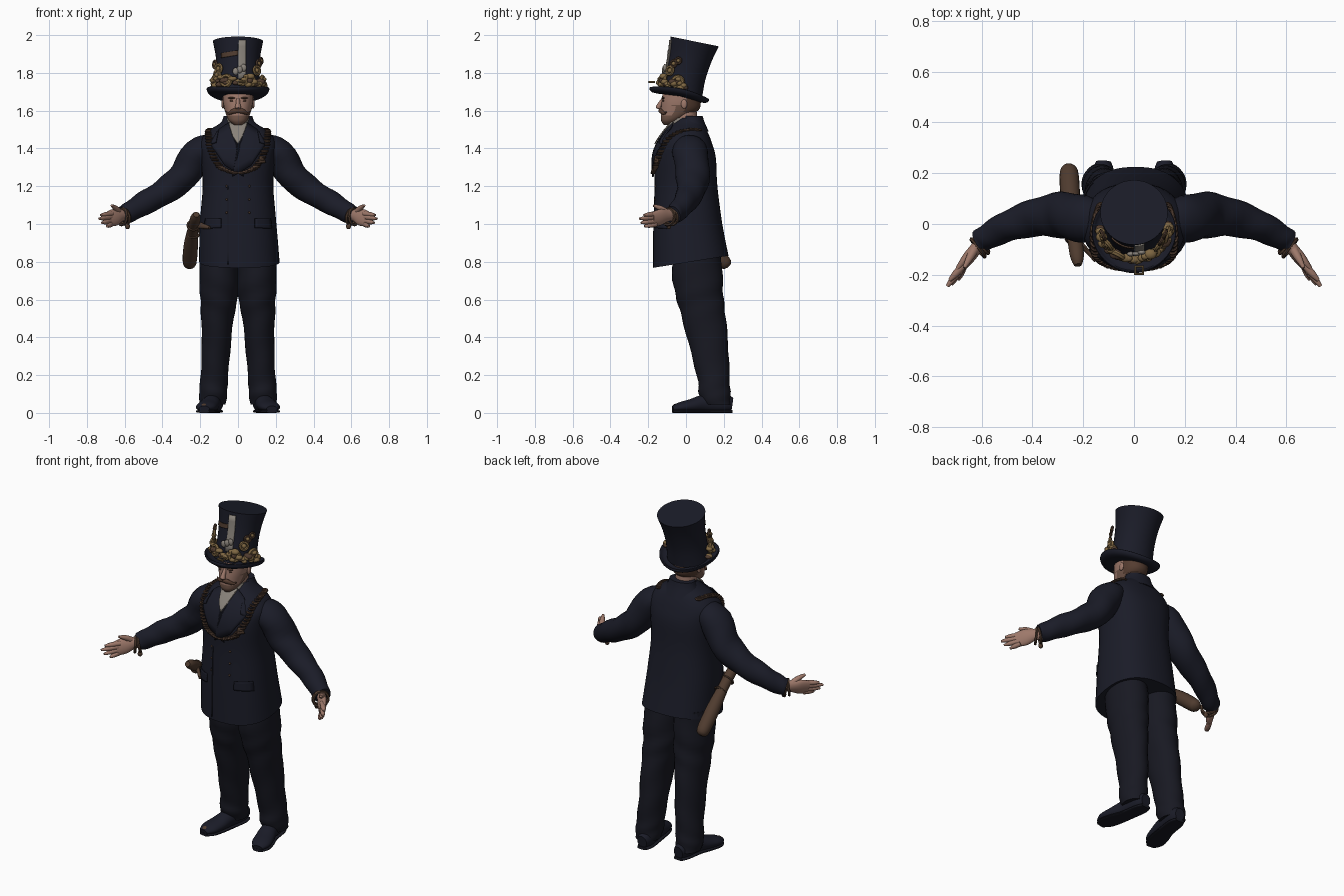
import bpy, bmesh, math, random
from mathutils import Vector, Matrix
from mathutils.bvhtree import BVHTree

random.seed(4)
if "Cube" in bpy.data.objects:
    bpy.data.objects.remove(bpy.data.objects["Cube"])


def material(name, *rgb):
    m = bpy.data.materials.new(name)
    m.use_nodes = True
    m.diffuse_color = (*rgb, 1)
    m.node_tree.nodes["Principled BSDF"].inputs["Base Color"].default_value = (*rgb, 1)
    return m


NAVY = material("navy wool", .0105, .0115, .021)
BLACK = material("dark trouser cloth", .009, .0095, .016)
SKIN = material("skin", .34, .19, .145)
STUBBLE = material("stubbled skin", .17, .095, .068)
HAIR = material("brown hair", .09, .046, .03)
GOLD = material("old brass", .21, .135, .055)
LEATHER = material("brown leather", .078, .044, .028)
CHAIN = material("dark bronze", .042, .024, .017)
CREAM = material("grey cream cloth", .25, .225, .195)


def finish(name, bm, mats, angle=40):
    """Turn a bmesh into a smooth-shaded object."""
    bmesh.ops.recalc_face_normals(bm, faces=bm.faces)
    me = bpy.data.meshes.new(name)
    bm.to_mesh(me)
    bm.free()
    ob = bpy.data.objects.new(name, me)
    bpy.context.collection.objects.link(ob)
    for m in mats:
        me.materials.append(m)
    bpy.ops.object.select_all(action='DESELECT')
    ob.select_set(True)
    bpy.context.view_layer.objects.active = ob
    bpy.ops.object.shade_smooth_by_angle(angle=math.radians(angle))
    return ob


def spline(rows, n):
    """Smooth curve through rows of any length."""
    rows = [Vector(r) for r in rows]
    out = []
    for i in range(len(rows) - 1):
        a, b = rows[max(i - 1, 0)], rows[i]
        c, d = rows[i + 1], rows[min(i + 2, len(rows) - 1)]
        for k in range(n):
            t = k / n
            out.append((b * 2 + (c - a) * t + (a * 2 - b * 5 + c * 4 - d) * t ** 2
                        + (b * 3 - a - c * 3 + d) * t ** 3) * .5)
    return out + [rows[-1]]


def loft(rows, ref='Y', flat=False, seg=28, power=2, fold=0, side=1, n=4):
    """Skin oval rings (x, y, z, half width, half depth)."""
    bm = bmesh.new()
    rows = spline(rows, n)
    pts = [Vector(r[:3]) for r in rows]
    ref = Vector((0, 1, 0)) if ref == 'Y' else Vector((0, 0, 1))
    rings = []
    for i, (p, r) in enumerate(zip(pts, rows)):
        t = pts[min(i + 1, len(pts) - 1)] - pts[max(i - 1, 0)]
        t = Vector((0, 0, 1)) if flat else t.normalized()
        u = ref.cross(t).normalized()
        v = t.cross(u)
        ring = []
        for k in range(seg):
            a = math.tau * k / seg
            c, s = math.cos(a), math.sin(a)
            w = 1 + fold * math.sin(2 * a + i * 1.3)
            q = p + u * math.copysign(abs(c) ** (2 / power), c) * r[3] * w \
                  + v * math.copysign(abs(s) ** (2 / power), s) * r[4] * w
            ring.append(bm.verts.new((q.x * side, q.y, q.z)))
        rings.append(ring)
    for a, b in zip(rings, rings[1:]):
        for k in range(seg):
            bm.faces.new((a[k], a[(k + 1) % seg], b[(k + 1) % seg], b[k]))
    bm.faces.new(rings[0])
    bm.faces.new(rings[-1])
    return bm


def stack(rows, **kw):
    """Loft from horizontal rings (z, y, half width, half depth)."""
    return loft([(0, y, z, a, b) for z, y, a, b in rows], flat=True, **kw)


def patch(name, outline, tree, mat, lift=.006):
    """Thin plate laid on a surface seen from the front; outline is x, z."""
    bm = bmesh.new()
    bm.faces.new([bm.verts.new((x, 0, z)) for x, z in outline])
    bmesh.ops.triangulate(bm, faces=bm.faces)
    bmesh.ops.subdivide_edges(bm, edges=bm.edges, cuts=5, use_grid_fill=True)
    for v in bm.verts:
        hit = tree.ray_cast(Vector((v.co.x, -1, v.co.z)), Vector((0, 1, 0)))[0]
        hit = hit or tree.find_nearest(Vector((v.co.x, -.15, v.co.z)))[0]
        v.co.y = hit.y - lift
    ob = finish(name, bm, [mat])
    ob.modifiers.new("thickness", 'SOLIDIFY').thickness = .006
    return ob


def ball(name, pos, size, mat):
    bm = bmesh.new()
    bmesh.ops.create_uvsphere(bm, u_segments=14, v_segments=9, radius=1)
    bm.transform(Matrix.Translation(pos) @ Matrix.Diagonal((*size, 1)))
    return finish(name, bm, [mat])


def ring(name, pos, normal, major, minor, mat, seg=16, roll=0):
    q = Vector(normal).to_track_quat('Z', 'Y') @ Matrix.Rotation(roll, 3, 'Z').to_quaternion()
    bpy.ops.mesh.primitive_torus_add(major_segments=seg, minor_segments=6, major_radius=major,
                                     minor_radius=minor, location=pos, rotation=q.to_euler())
    ob = bpy.context.object
    ob.name = name
    ob.data.materials.append(mat)
    bpy.ops.object.shade_smooth_by_angle()
    return ob


# Coat body with a hem that rises towards the back
bm = stack([(.8, .025, .213, .2), (1, .01, .203, .182), (1.2, 0, .187, .166), (1.35, -.005, .198, .163),
            (1.43, -.003, .203, .14), (1.49, .005, .16, .108), (1.53, .01, .1, .08),
            (1.56, .02, .07, .06)], power=2.4, seg=40)
for v in bm.verts:
    if v.co.z < 1:
        v.co.z += .16 * (v.co.y - .025) * (1 - v.co.z) / .2
        v.co.x += .007 * (1 - v.co.z) / .2
coat_tree = BVHTree.FromBMesh(bm)
finish("coat_body", bm, [NAVY])

# Collar, lapels, pockets, buttons and closing edge
finish("coat_collar", stack([(1.49, .027, .12, .093), (1.54, .032, .087, .066),
                             (1.572, .034, .076, .054)]), [NAVY])
patch("neck_scarf", [(-.05, 1.54), (.05, 1.54), (.025, 1.47), (0, 1.425), (-.03, 1.47)], coat_tree, CREAM, .022)
for s, label in ((1, "left"), (-1, "right")):
    patch(label + "_lapel", [(s * x, z) for x, z in
          ((.045, 1.54), (.1, 1.505), (.115, 1.43), (.145, 1.42), (.07, 1.31), (-.03, 1.25), (.005, 1.43))],
          coat_tree, NAVY, .014 if s > 0 else .010)
    patch(label + "_pocket_flap", [(s * x, z) for x, z in
          ((.09, 1.03), (.175, 1.03), (.18, .975), (.09, .98))], coat_tree, NAVY, .009)
    for z in (1.2, 1.13, 1.06):
        hit = coat_tree.ray_cast(Vector((s * .06, -1, z)), Vector((0, 1, 0)))[0]
        ball("coat_button", hit, (.006, .006, .006), LEATHER)
patch("closing_edge", [(-.055, 1.2), (-.05, 1.2), (-.05, .785), (-.055, .785)], coat_tree, BLACK, .004)
patch("breast_badge", [(.115, 1.36), (.135, 1.36), (.148, 1.325), (.11, 1.32)], coat_tree, LEATHER, .02)

# Sleeves, hands, legs and shoes
for s, label in ((1, "left"), (-1, "right")):
    finish(label + "_sleeve", loft([
        (.14, .01, 1.405, .065, .085), (.212, .022, 1.375, .083, .092), (.288, .036, 1.255, .08, .09),
        (.392, .024, 1.17, .069, .074), (.5, -.01, 1.108, .062, .06), (.58, -.052, 1.06, .053, .05),
        (.612, -.07, 1.047, .048, .045)], fold=.035, side=s), [NAVY])
    finish(label + "_palm", loft([
        (.59, -.06, 1.05, .03, .025), (.625, -.1, 1.045, .034, .024), (.655, -.138, 1.035, .045, .022),
        (.685, -.178, 1.025, .04, .015)], side=s), [SKIN])
    tips = ((.726, -.222, 1.047), (.735, -.245, 1.028), (.72, -.238, 1.006), (.693, -.22, .988))
    for i, (x, y, z) in enumerate(tips):
        base = Vector((.668, -.158, 1.054 - .018 * i))
        tip = Vector((x, y, z))
        finish(label + "_finger", loft([(*base, .014, .015), (*base.lerp(tip, .6), .013, .014),
                                        (*tip, .006, .007)], seg=10, side=s), [SKIN])
    finish(label + "_thumb", loft([(.628, -.1, 1.06, .018, .018), (.648, -.135, 1.083, .015, .015),
                                   (.668, -.172, 1.098, .007, .007)], seg=10, side=s), [SKIN])
    for d in (0, .014):
        ring(label + "_bracelet", (s * (.6 + d), -.08 - d, 1.038), (s * .8, -.6, -.2 + d * 20), .043, .008, LEATHER)
    ball(label + "_bracelet_charm", (s * .585, -.09, .988), (.014, .012, .016), LEATHER)
    finish(label + "_trouser_leg", loft([
        (.1, .055, .86, .1, .13), (.1, .062, .7, .105, .132), (.101, .075, .6, .098, .124),
        (.109, .095, .5, .086, .116), (.117, .126, .32, .075, .1), (.127, .147, .17, .073, .084),
        (.132, .152, .1, .074, .084), (.133, .165, .045, .068, .073)], flat=True, fold=.025, side=s), [BLACK])
    shoe = [(.12, .245, .045, .03, .035), (.123, .2, .05, .045, .05), (.138, .1, .05, .047, .048),
            (.156, .03, .038, .054, .036), (.172, -.03, .03, .052, .027), (.179, -.07, .022, .028, .015)]
    finish(label + "_shoe", loft(shoe, ref='Z', side=s), [NAVY])
    finish(label + "_sole", loft([(x, y, .008, a, .008) for x, y, z, a, b in shoe],
                                 ref='Z', power=3, side=s), [BLACK])
ball("right_toe_scuff", (-.178, -.045, .034), (.022, .026, .016), LEATHER)

# Head: stubble on the jaw, hair behind
head = finish("head", stack([(1.525, -.09, .022, .028), (1.55, -.08, .05, .052), (1.6, -.035, .07, .098),
                             (1.65, -.025, .08, .104), (1.72, -.02, .082, .1)], n=8, power=2.2),
              [SKIN, STUBBLE, HAIR])
for f in head.data.polygons:
    c = f.center
    f.material_index = 2 if c.y > -.005 and c.z > 1.58 else int(c.z < 1.575 or (c.y > -.065 and c.z < 1.63))
finish("neck", loft([(0, .005, 1.47, .062, .06), (0, -.005, 1.62, .058, .06)]), [SKIN])
finish("scarf_wrap", stack([(1.5, -.02, .066, .075), (1.53, -.02, .062, .07), (1.56, -.015, .058, .062)]), [CREAM])
finish("nose", loft([(0, -.12, 1.665, .009, .01), (0, -.138, 1.635, .012, .014), (0, -.146, 1.617, .016, .014),
                     (0, -.134, 1.607, .01, .008)], flat=True, seg=12), [SKIN])
for s, label in ((1, "left"), (-1, "right")):
    finish(label + "_moustache", loft([(0, -.136, 1.6, .012, .01), (.025, -.132, 1.597, .013, .011),
           (.048, -.116, 1.586, .008, .008), (.064, -.104, 1.593, .003, .003)], seg=10, side=s), [HAIR])
    ball(label + "_ear", (s * .08, -.01, 1.635), (.008, .016, .025), SKIN)
    ball(label + "_eye", (s * .033, -.12, 1.652), (.012, .005, .005), HAIR)
    ball(label + "_brow", (s * .034, -.122, 1.667), (.02, .008, .005), HAIR)

# Top hat, tilted backwards
H = Matrix.Translation((0, -.035, 1.69)) @ Matrix.Rotation(math.radians(-11.5), 4, 'X')
bm = stack([(0, .01, .12, .112), (.1, .012, .113, .108), (.2, .018, .117, .115), (.287, .024, .133, .13)], seg=40)
bm.transform(H)
hat_tree = BVHTree.FromBMesh(bm)
finish("hat_crown", bm, [NAVY])
bm = stack([(-.008, 0, .11, .1), (-.008, 0, .15, .142), (.004, 0, .164, .159), (.016, 0, .166, .16),
            (.018, 0, .16, .152), (.006, 0, .147, .138), (.004, 0, .11, .1)], seg=40, n=2)
for v in bm.verts:
    v.co.z += .9 * v.co.x ** 2 - .014
bm.transform(H)
finish("hat_brim", bm, [NAVY])
patch("hat_ribbon", [(0, 1.77), (.042, 1.77), (.042, 1.975), (.002, 1.975)], hat_tree, CREAM, .006)
patch("hat_strap", [(-.09, 1.905), (0, 1.92), (0, 1.895), (-.09, 1.88)], hat_tree, LEATHER, .008)


def on_hat(deg, z, out):
    a = math.radians(deg)
    return H @ Vector(((.116 + out) * math.sin(a), .012 - (.11 + out) * math.cos(a), z))


# Brass trinkets, goggles and rosettes round the hat front
for i in range(40):
    deg = -90 + i * 185 / 39
    r = random.uniform(.012, .022)
    ball("hat_trinket", on_hat(deg, random.uniform(.025, .075), .018), (r * 1.2, r, r * .8),
         random.choice((GOLD, GOLD, GOLD, LEATHER)))
for deg, z, r in ((-28, .05, .028), (28, .05, .028), (-70, .06, .026), (75, .06, .028), (-55, .09, .024),
                  (-66, .15, .019), (-50, .12, .023), (55, .15, .018), (66, .17, .016), (48, .11, .022)):
    p = on_hat(deg, z, .018)
    out = p - on_hat(deg, z, 0)
    ring("hat_rosette", p, out, r, r * .38, GOLD if z < .13 else LEATHER, 12)
    ball("rosette_centre", p, (r * .6,) * 3, LEATHER if z < .08 else GOLD)
for deg in (-6, 4, 14):
    ball("hat_bow", on_hat(deg, .105 + .001 * deg, .008), (.016, .01, .02), CREAM)
ring("hat_buckle", (.02, -.182, 1.752), (0, 0, 1), .021, .006, GOLD, 4, math.pi / 4)

# Chain draped over the shoulders and across the chest
half = [(.13, .07, 1.5), (.148, .01, 1.5), (.152, -.08, 1.46), (.148, -.15, 1.38), (.115, -.2, 1.305), (.06, -.22, 1.278)]
path = spline([(-x, y, z) for x, y, z in half] + [(0, -.22, 1.268)] + half[::-1], 5)
for i, (a, b) in enumerate(zip(path, path[1:])):
    hit, normal = coat_tree.find_nearest((a + b) / 2)[:2]
    normal = normal if normal.dot((a + b) / 2 - Vector((0, 0, 1.35))) > 0 else -normal
    axis = normal if i % 2 else normal.cross(b - a)
    ring("chain_link", hit + normal * .014, axis, .015, .0065, CHAIN if i % 3 else LEATHER, 10)

# Wooden club hung at the right hip, with its holder
finish("club", loft([(-.256, .226, .775, .012, .012), (-.256, .205, .795, .036, .036), (-.25, .1, .885, .038, .038),
                     (-.24, 0, .96, .03, .03), (-.225, -.12, 1.03, .028, .028),
                     (-.221, -.162, 1.05, .015, .015)], ref='Z', seg=20), [LEATHER])
for y, z in ((.01, .953), (-.06, .993)):
    ring("club_loop", (-.235, y, z), (0, -.85, .5), .032, .006, LEATHER)
finish("club_strap", loft([(-.23, -.06, 1.0, .02, .014), (-.19, -.1, .99, .015, .01),
                           (-.15, -.145, .98, .008, .008)], seg=12), [LEATHER])
